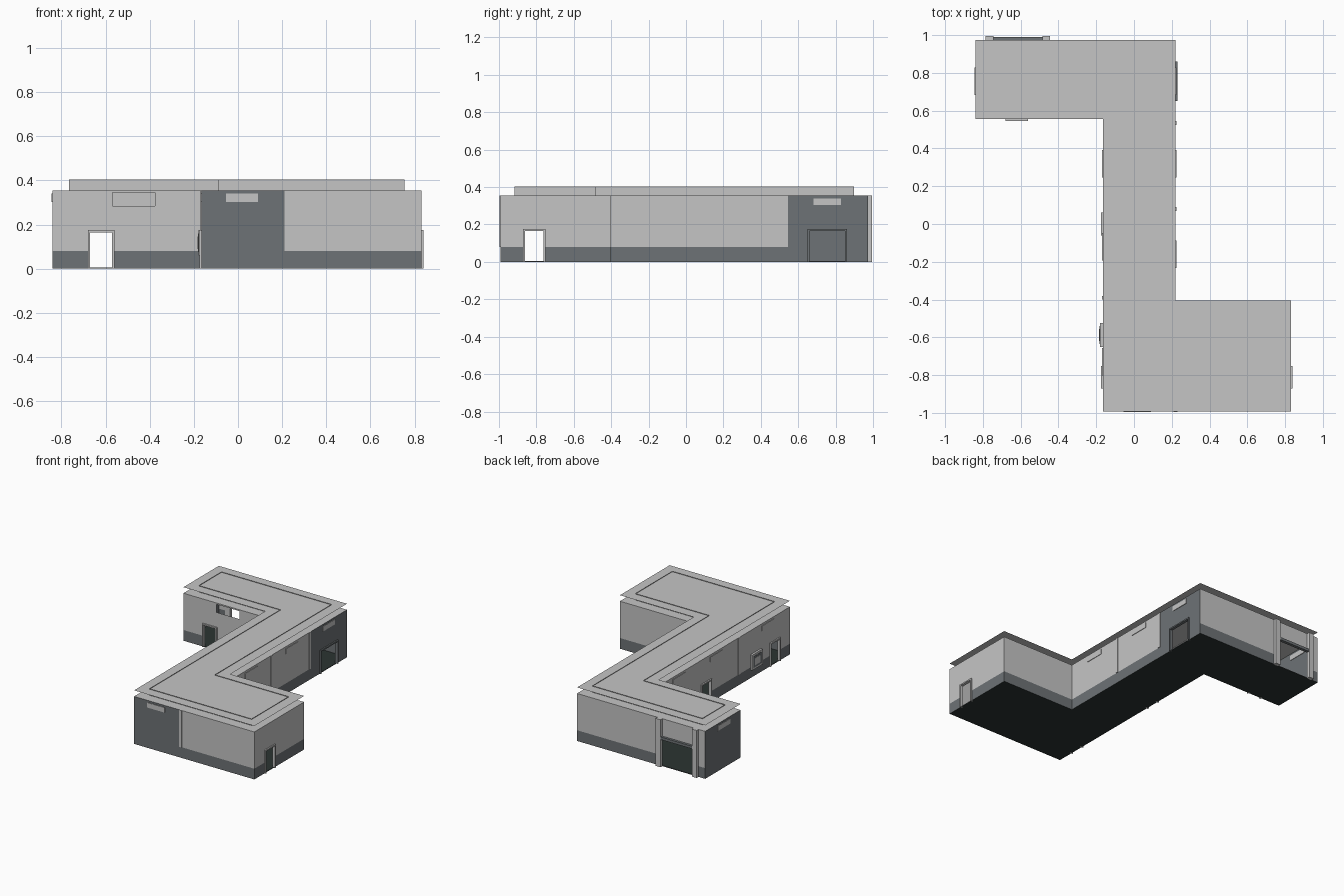
import bpy, bmesh
from mathutils import Vector

cube = bpy.data.objects.get("Cube")
if cube:
    bpy.data.objects.remove(cube, do_unlink=True)


def material(name, rgb):
    m = bpy.data.materials.new(name)
    m.use_nodes = True
    m.diffuse_color = (*rgb, 1)
    m.node_tree.nodes["Principled BSDF"].inputs["Base Color"].default_value = (*rgb, 1)
    return m


LIGHT = material("light grey", (0.56, 0.56, 0.56))
DARK = material("slate grey", (0.155, 0.17, 0.18))
FLOOR = material("dark floor", (0.024, 0.034, 0.032))

WALL_TOP, ROOF, BAND = 0.355, 0.40, 0.08

# Z-shaped footprint, counter-clockwise
PLAN = [Vector(p) for p in ((-0.165, -0.992), (0.83, -0.992), (0.83, -0.405), (0.22, -0.405),
                            (0.22, 0.973), (-0.84, 0.973), (-0.84, 0.555), (-0.165, 0.555))]
FRONT, EAST, STEP, EAST_LONG, BACK, WEST, WING_FRONT, WEST_LONG = range(len(PLAN))


def edge(i):
    """Start, direction, outward normal and running axis of a wall."""
    a, b = PLAN[i], PLAN[(i + 1) % len(PLAN)]
    d = (b - a).normalized()
    return a, b, Vector((d.y, -d.x)), 0 if abs(d.x) > 0.5 else 1


def finish(name, bm, mats):
    me = bpy.data.meshes.new(name)
    bm.to_mesh(me)
    bm.free()
    for m in mats:
        me.materials.append(m)
    ob = bpy.data.objects.new(name, me)
    bpy.context.collection.objects.link(ob)
    return ob


def sheet(name, points, z, mat):
    bm = bmesh.new()
    bm.faces.new([bm.verts.new((p.x, p.y, z)) for p in points])
    return finish(name, bm, [mat])


def wall(name, i, holes=(), dark=None):
    """One wall divided at its openings, with a dark base band and an optional dark bay."""
    a, b, n, axis = edge(i)
    lo, hi = sorted((a[axis], b[axis]))
    dark = dark or (lo, lo)
    along = sorted({lo, hi, *dark, *(c for h in holes for c in h[:2])})
    up = sorted({0, BAND, WALL_TOP, *(c for h in holes for c in h[2:])})
    bm = bmesh.new()
    for s0, s1 in zip(along, along[1:]):
        for z0, z1 in zip(up, up[1:]):
            s, z = (s0 + s1) / 2, (z0 + z1) / 2
            if any(h[0] < s < h[1] and h[2] < z < h[3] for h in holes):
                continue
            corners = []
            for c, h in ((s0, z0), (s1, z0), (s1, z1), (s0, z1)):
                p = a.copy()
                p[axis] = c
                corners.append(bm.verts.new((p.x, p.y, h)))
            f = bm.faces.new(corners)
            f.normal_update()
            if f.normal.xy.dot(n) < 0:
                f.normal_flip()
            f.material_index = int(z < BAND or dark[0] < s < dark[1])
    bmesh.ops.remove_doubles(bm, verts=bm.verts, dist=0.0001)
    return finish(name, bm, [LIGHT, DARK])


def mounted(name, i, s0, s1, z0, z1, out, mat, back=0.004):
    """Box fixed to a wall, reaching out from it and slightly behind it."""
    a, _, n, axis = edge(i)
    centre = a + n * (out - back) / 2
    centre[axis] = (s0 + s1) / 2
    size = [out + back] * 2
    size[axis] = s1 - s0
    bm = bmesh.new()
    bmesh.ops.create_cube(bm, size=1)
    bmesh.ops.scale(bm, verts=bm.verts, vec=(*size, z1 - z0))
    bmesh.ops.translate(bm, verts=bm.verts, vec=(*centre, (z0 + z1) / 2))
    return finish(name, bm, [mat])


def frame(name, i, s0, s1, z1, mat, out=0.01, w=0.01):
    """Door frame: two jambs and a lintel."""
    mounted(name + "_jamb_a", i, s0 - w, s0, 0, z1 + w, out, mat, 0.012)
    mounted(name + "_jamb_b", i, s1, s1 + w, 0, z1 + w, out, mat, 0.012)
    mounted(name + "_lintel", i, s0, s1, z1, z1 + w, out, mat, 0.012)


# Openings: start, end, bottom, top
DOOR = 0.165
side_door = (-0.862, -0.762, 0.005, DOOR)
middle_door = (-0.05, 0.05, 0.005, DOOR)
wing_door = (-0.67, -0.57, 0.005, DOOR)
wing_window = (-0.568, -0.375, 0.285, 0.345)
wide_door = (0.66, 0.85, 0.005, DOOR)
garage = (-0.745, -0.485, 0.005, 0.215)

# Walls
wall("front_wall", FRONT, dark=(-0.165, 0.21))
wall("east_wall", EAST, [side_door])
wall("step_wall", STEP)
wall("east_long_wall", EAST_LONG, [wide_door], dark=(0.545, 0.973))
wall("back_wall", BACK, [garage])
wall("west_wall", WEST, dark=(0.555, 0.973))
wall("wing_front_wall", WING_FRONT, [wing_door, wing_window])
wall("west_long_wall", WEST_LONG, [side_door, middle_door])

# Floor, ceiling ledge and overhanging roof sheet
sheet("floor", PLAN, 0.002, FLOOR)
sheet("ceiling", PLAN, WALL_TOP, LIGHT)
sheet("roof_sheet", PLAN, ROOF, LIGHT)

# Recessed upstand below the roof sheet
bm = bmesh.new()
inner = [p - 0.075 * (edge(i - 1)[2] + edge(i)[2]) for i, p in enumerate(PLAN)]
rings = [[bm.verts.new((p.x, p.y, z)) for p in inner] for z in (WALL_TOP, ROOF + 0.004)]
for i in range(len(inner)):
    j = (i + 1) % len(inner)
    bm.faces.new((rings[0][i], rings[0][j], rings[1][j], rings[1][i]))
finish("roof_upstand", bm, [LIGHT])

# Door frames
for name, i, hole, mat in (("east_door", EAST, side_door, LIGHT),
                           ("west_door", WEST_LONG, side_door, LIGHT),
                           ("middle_door", WEST_LONG, middle_door, LIGHT),
                           ("wing_door", WING_FRONT, wing_door, LIGHT),
                           ("wide_door", EAST_LONG, wide_door, DARK)):
    frame(name, i, hole[0], hole[1], hole[3], mat)

# Garage pillars and lintel
for name, s in (("garage_pillar_outer", -0.785), ("garage_pillar_inner", -0.485)):
    mounted(name, BACK, s, s + 0.04, 0, WALL_TOP, 0.022, LIGHT)
mounted("garage_lintel", BACK, -0.745, -0.485, 0.205, 0.225, 0.018, DARK)

# High wall panels
for i, spots in ((FRONT, [0.018]), (EAST_LONG, [-0.16, 0.32, 0.755]),
                 (WEST, [0.755]), (WEST_LONG, [0.32, -0.12, -0.73])):
    for k, s in enumerate(spots):
        mounted(f"high_panel_{i}_{k}", i, s - 0.073, s + 0.073, 0.303, 0.34, 0.004, LIGHT)

# Pilaster strips at the bay joints
for i, s in ((FRONT, 0.22), (EAST_LONG, 0.08), (EAST_LONG, 0.535), (WEST_LONG, -0.39)):
    mounted(f"joint_strip_{i}", i, s - 0.01, s + 0.01, BAND, WALL_TOP, 0.004, LIGHT)

# Wall cabinet with a dark border and light face
mounted("cabinet", WEST_LONG, -0.65, -0.525, 0.06, 0.175, 0.015, LIGHT)
mounted("cabinet_border", WEST_LONG, -0.635, -0.54, 0.075, 0.16, 0.017, DARK)
mounted("cabinet_face", WEST_LONG, -0.62, -0.555, 0.09, 0.145, 0.019, LIGHT)
